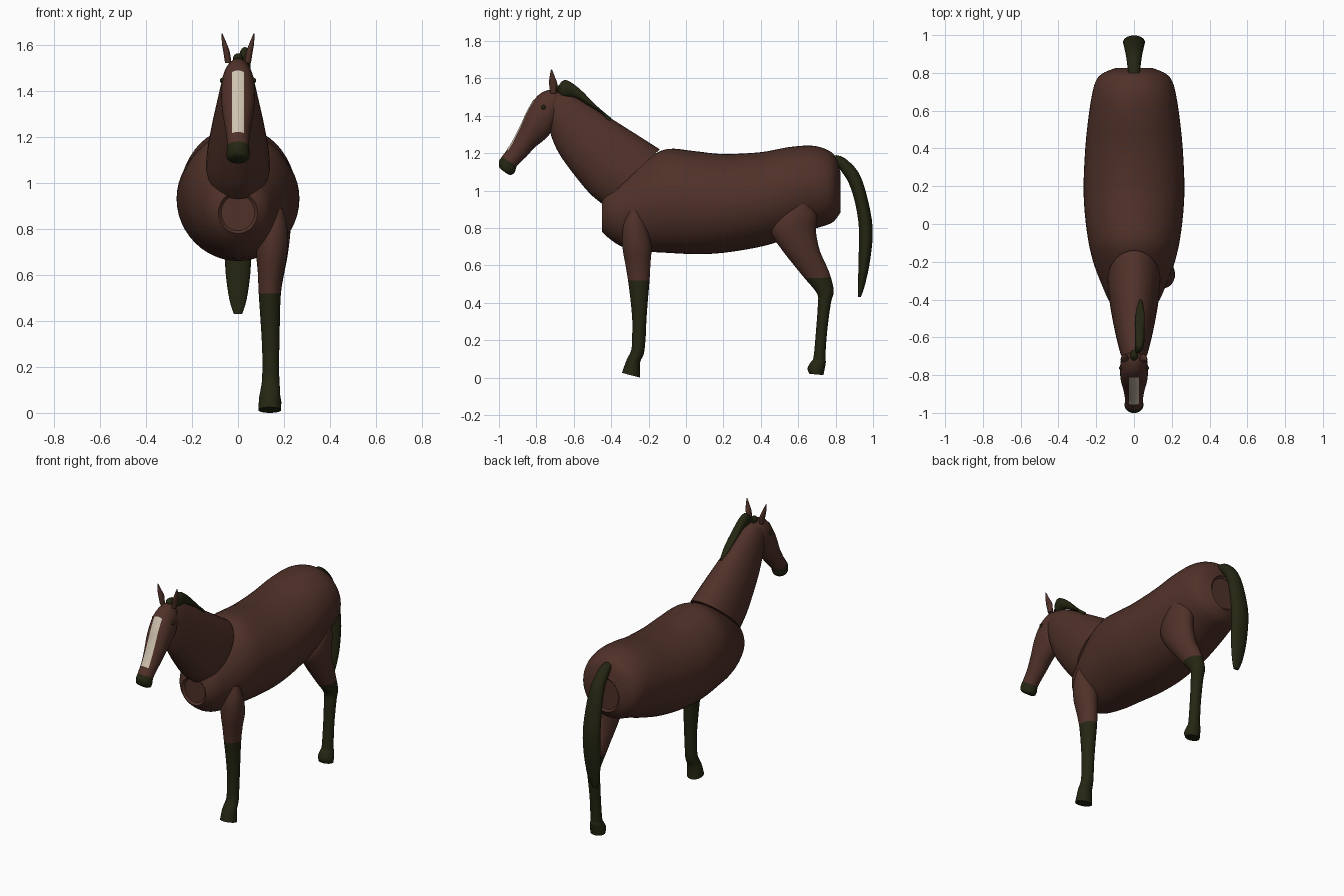
import bpy, bmesh, math
from mathutils import Vector


def material(name, rgb):
    m = bpy.data.materials.new(name)
    m.diffuse_color = (*rgb, 1)
    return m


brown = material("bay_brown", (0.080, 0.031, 0.022))
dark = material("dark_olive", (0.018, 0.019, 0.006))
cream = material("cream_white", (0.62, 0.54, 0.43))


def smooth_rings(rings, steps):
    """Catmull-Rom interpolation through the control rings."""
    out = []
    n = len(rings)
    for i in range(n - 1):
        p0, p1 = rings[max(i - 1, 0)], rings[i]
        p2, p3 = rings[i + 1], rings[min(i + 2, n - 1)]
        for s in range(steps):
            t = s / steps
            out.append([0.5 * (2 * b + (c - a) * t + (2 * a - 5 * b + 4 * c - d) * t * t
                               + (3 * b - a - 3 * c + d) * t ** 3)
                        for a, b, c, d in zip(p0, p1, p2, p3)])
    out.append(list(rings[-1]))
    return out


def ring_point(ring, angle, scale=1.0):
    """Ring = (y, z of one edge, y, z of other edge, x centre, half width)."""
    ya, za, yb, zb, xc, hw = ring
    c, s = math.cos(angle) * scale, math.sin(angle) * scale
    return Vector((xc + hw * s,
                   (ya + yb) / 2 + (ya - yb) / 2 * c,
                   (za + zb) / 2 + (za - zb) / 2 * c))


def finish(name, bm, mats, angle=40):
    mesh = bpy.data.meshes.new(name)
    bm.to_mesh(mesh)
    bm.free()
    for m in mats:
        mesh.materials.append(m)
    ob = bpy.data.objects.new(name, mesh)
    bpy.context.collection.objects.link(ob)
    bpy.ops.object.select_all(action='DESELECT')
    ob.select_set(True)
    bpy.context.view_layer.objects.active = ob
    bpy.ops.object.shade_smooth_by_angle(angle=math.radians(angle))
    return ob


def loft(name, rings, mats, split=None, sides=32, steps=4, end_inset=0.0, flip_x=1):
    """Skin elliptical rings; segments after 'split' use the second colour."""
    bm = bmesh.new()
    dense = smooth_rings(rings, steps)
    loops = []
    for r in dense:
        pts = [ring_point(r, 2 * math.pi * k / sides) for k in range(sides)]
        loops.append([bm.verts.new((p.x * flip_x, p.y, p.z)) for p in pts])
    for i in range(len(loops) - 1):
        for k in range(sides):
            j = (k + 1) % sides
            f = bm.faces.new((loops[i][k], loops[i][j], loops[i + 1][j], loops[i + 1][k]))
            f.material_index = int(split is not None and i >= split * steps)
    caps = [bm.faces.new(loops[0]), bm.faces.new(loops[-1])]
    caps[1].material_index = int(split is not None)
    bmesh.ops.recalc_face_normals(bm, faces=bm.faces[:])
    if end_inset:
        bmesh.ops.inset_individual(bm, faces=caps, thickness=end_inset, depth=-end_inset)
    return finish(name, bm, mats)


def centred(rows):
    return [(a, b, c, d, 0.0, w) for a, b, c, d, w in rows]


# Barrel of the body, with shallow recessed ends
loft("body", centred([
    (-.45, .96, -.45, .78, .085), (-.42, 1.02, -.40, .735, .13),
    (-.34, 1.09, -.33, .695, .165), (-.22, 1.165, -.22, .675, .21),
    (-.10, 1.222, -.10, .667, .24), (.05, 1.21, .05, .66, .26),
    (.20, 1.195, .20, .667, .267), (.40, 1.205, .40, .70, .258),
    (.55, 1.232, .55, .745, .243), (.67, 1.24, .67, .79, .225),
    (.75, 1.22, .75, .815, .205), (.80, 1.18, .79, .835, .17),
    (.825, 1.10, .825, .88, .10)]), [brown], sides=48, end_inset=.012)

# Neck
loft("neck", centred([
    (-.14, 1.22, -.45, .93, .14), (-.25, 1.29, -.52, .99, .132),
    (-.40, 1.385, -.61, 1.10, .112), (-.52, 1.46, -.68, 1.20, .092),
    (-.62, 1.515, -.72, 1.29, .075), (-.68, 1.53, -.735, 1.36, .062)]), [brown])

# Head with dark muzzle
head = centred([
    (-.67, 1.52, -.71, 1.34, .055), (-.72, 1.54, -.73, 1.30, .07),
    (-.79, 1.51, -.765, 1.265, .074), (-.845, 1.43, -.81, 1.23, .07),
    (-.885, 1.345, -.845, 1.19, .06), (-.935, 1.25, -.88, 1.155, .05),
    (-.985, 1.18, -.905, 1.13, .048), (-1.0, 1.155, -.915, 1.10, .05),
    (-.998, 1.125, -.93, 1.085, .045), (-.985, 1.11, -.95, 1.085, .025)])
loft("head", head, [brown, dark], split=6)

# Blaze: thin strip that follows the face
bm = bmesh.new()
rows = []
for r in smooth_rings(head, 8):
    if r[0] < -.79 and 1.215 <= r[1] <= 1.485:
        a = math.asin(.026 / r[5])
        rows.append([bm.verts.new(ring_point(r, a * k / 3, 1.04)) for k in range(-3, 4)])
for r0, r1 in zip(rows, rows[1:]):
    for k in range(6):
        bm.faces.new((r0[k], r1[k], r1[k + 1], r0[k + 1]))
bm.normal_update()
if sum(f.normal.y for f in bm.faces) > 0:
    bmesh.ops.reverse_faces(bm, faces=bm.faces[:])
finish("blaze", bm, [cream])

# Ears and eyes on both sides
for side, sx in (("right", 1), ("left", -1)):
    loft(side + "_ear", [
        (-.725, 1.52, -.695, 1.52, .042, .014), (-.732, 1.57, -.688, 1.57, .05, .014),
        (-.729, 1.61, -.70, 1.605, .06, .010), (-.722, 1.648, -.717, 1.648, .069, .002)],
        [brown], sides=16, flip_x=sx)
    bm = bmesh.new()
    bmesh.ops.create_uvsphere(bm, u_segments=16, v_segments=10, radius=.012)
    bmesh.ops.translate(bm, verts=bm.verts[:], vec=(sx * .067, -.762, 1.445))
    finish(side + "_eye", bm, [dark])

# Mane falling to one side, and a small forelock
loft("mane", [
    (-.685, 1.53, -.675, 1.51, .012, .008), (-.675, 1.57, -.66, 1.50, .025, .02),
    (-.64, 1.59, -.60, 1.50, .03, .025), (-.57, 1.545, -.53, 1.46, .03, .025),
    (-.48, 1.455, -.45, 1.41, .033, .022), (-.40, 1.388, -.41, 1.36, .035, .008)],
    [dark], sides=20)
loft("forelock", centred([
    (-.67, 1.56, -.67, 1.51, .012), (-.70, 1.562, -.70, 1.52, .022),
    (-.722, 1.545, -.722, 1.53, .008)]), [dark], sides=16)

# Front leg with dark stocking and hoof
loft("front_leg", [
    (-.31, .89, -.24, .89, .15, .045), (-.338, .80, -.205, .80, .15, .065),
    (-.34, .70, -.185, .70, .147, .068), (-.325, .61, -.19, .61, .142, .056),
    (-.31, .52, -.195, .52, .138, .048), (-.295, .40, -.205, .40, .14, .042),
    (-.287, .30, -.212, .30, .142, .038), (-.288, .22, -.216, .21, .142, .036),
    (-.292, .15, -.225, .13, .142, .038), (-.315, .10, -.243, .09, .14, .043),
    (-.325, .075, -.247, .06, .138, .046), (-.343, .025, -.245, .0, .138, .05)],
    [brown, dark], split=4)

# Hind leg with thigh, hock and hoof
loft("hind_leg", [
    (.55, .925, .67, .925, .17, .05), (.47, .85, .70, .86, .158, .072),
    (.455, .775, .695, .78, .152, .075), (.515, .68, .715, .68, .148, .067),
    (.59, .585, .75, .60, .143, .055), (.635, .53, .775, .535, .14, .048),
    (.70, .45, .79, .46, .14, .042), (.705, .39, .775, .40, .14, .038),
    (.695, .25, .755, .25, .14, .034), (.682, .11, .745, .11, .14, .036),
    (.668, .085, .748, .085, .14, .04), (.65, .05, .742, .05, .14, .048),
    (.66, .02, .735, .013, .14, .046)], [brown, dark], split=5)

# Tail
loft("tail", centred([
    (.80, 1.19, .80, 1.14, .03), (.85, 1.172, .825, 1.11, .035),
    (.92, 1.10, .87, 1.04, .043), (.965, .98, .905, .93, .052),
    (.998, .80, .925, .79, .058), (.985, .63, .922, .62, .055),
    (.958, .50, .92, .49, .038), (.935, .43, .92, .43, .018)]), [dark], sides=24)
